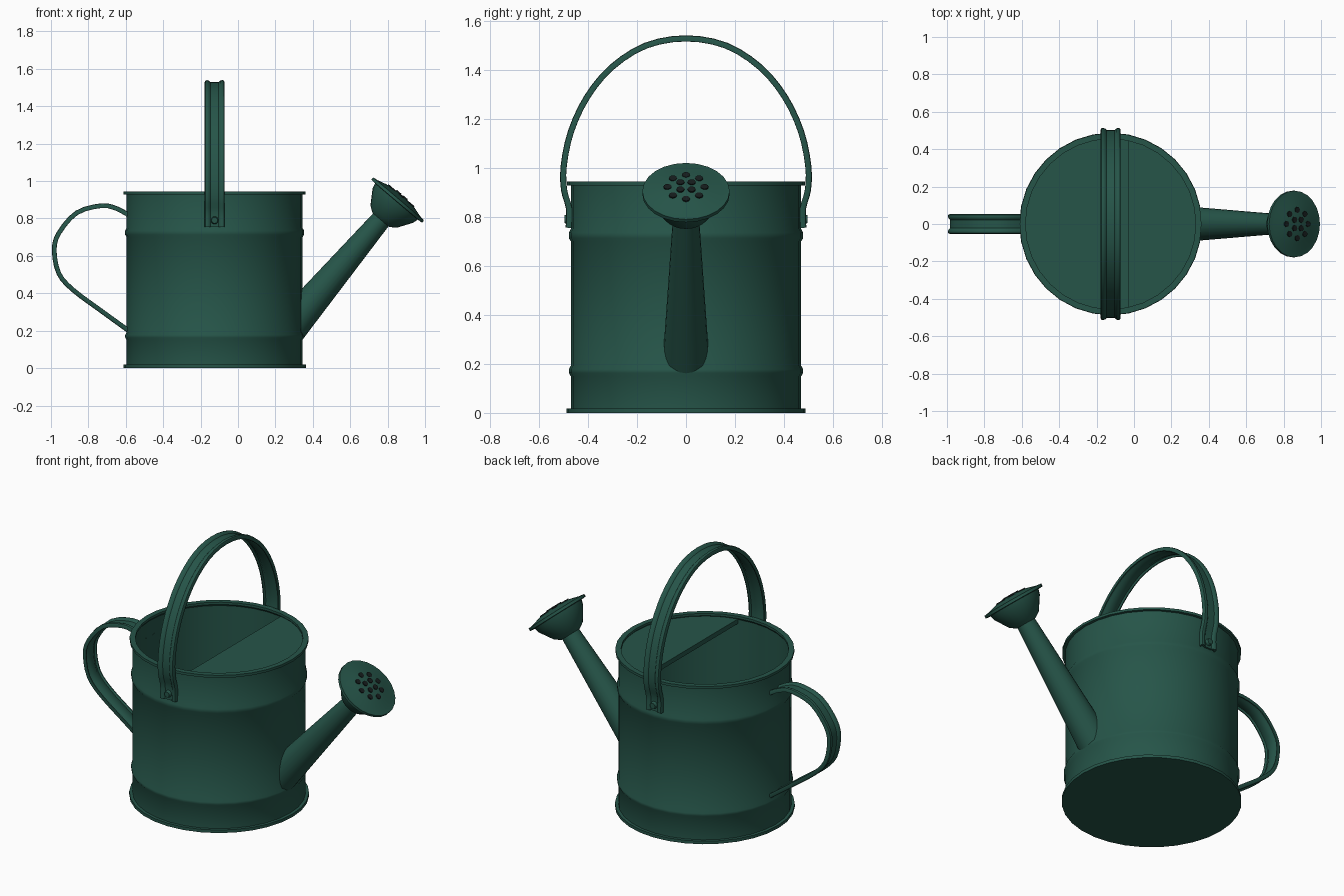
import bpy, bmesh, math
from mathutils import Vector, Matrix

if "Cube" in bpy.data.objects:
    bpy.data.objects.remove(bpy.data.objects["Cube"])

CX = -0.125          # axis of the can
TILT = 0.703         # spout lean from vertical
ROSE = (0.857, 0, 0.903)


def material(name, color):
    m = bpy.data.materials.new(name)
    m.diffuse_color = color
    m.use_nodes = True
    m.node_tree.nodes["Principled BSDF"].inputs["Base Color"].default_value = m.diffuse_color
    return m


GREEN = material("green_paint", (0.019, 0.09, 0.066, 1))
DARK = material("dark_holes", (0.008, 0.012, 0.012, 1))


def finish(bm, name, mat=GREEN, loc=(0, 0, 0), tilt=0, angle=32):
    bmesh.ops.recalc_face_normals(bm, faces=bm.faces)
    me = bpy.data.meshes.new(name)
    bm.to_mesh(me)
    bm.free()
    me.materials.append(mat)
    ob = bpy.data.objects.new(name, me)
    bpy.context.collection.objects.link(ob)
    ob.location = loc
    ob.rotation_euler = (0, tilt, 0)
    bpy.ops.object.select_all(action='DESELECT')
    ob.select_set(True)
    bpy.context.view_layer.objects.active = ob
    bpy.ops.object.shade_smooth_by_angle(angle=math.radians(angle))
    return ob


def lathe(name, profile, steps, **kw):
    bm = bmesh.new()
    vs = [bm.verts.new((r, 0, z)) for r, z in profile]
    es = [bm.edges.new(p) for p in zip(vs, vs[1:])]
    bmesh.ops.spin(bm, geom=vs + es, cent=(0, 0, 0), axis=(0, 0, 1),
                   angle=math.tau, steps=steps, use_merge=True)
    bmesh.ops.remove_doubles(bm, verts=bm.verts, dist=1e-5)
    return finish(bm, name, **kw)


def smooth_path(pts, n=3):
    p = [Vector(q) for q in pts]
    p = [2 * p[0] - p[1]] + p + [2 * p[-1] - p[-2]]
    out = []
    for a, b, c, d in zip(p, p[1:], p[2:], p[3:]):
        for i in range(n):
            t = i / n
            out.append(0.5 * (2 * b + (c - a) * t + (2 * a - 5 * b + 4 * c - d) * t * t
                              + (3 * b - a - 3 * c + d) * t ** 3))
    return out + [p[-2]]


# channel strip section: raised rolled edges, sunken middle (width, outward)
HALF = [(0.022, 0.002), (0.030, 0.010), (0.040, 0.013), (0.049, 0.011), (0.053, 0.003),
        (0.052, -0.011), (0.046, -0.012), (0.040, -0.002), (0.030, -0.004), (0.022, -0.009)]
SECTION = HALF + [(-w, n) for w, n in reversed(HALF)]


def strip(name, path, place):
    bm = bmesh.new()
    rings = []
    for i, p in enumerate(path):
        t = (path[min(i + 1, len(path) - 1)] - path[max(i - 1, 0)]).normalized()
        out = Vector((-t.y, t.x))
        rings.append([bm.verts.new(place(w, p + out * n)) for w, n in SECTION])
    k = len(SECTION)
    for a, b in zip(rings, rings[1:]):
        for j in range(k):
            bm.faces.new((a[j], a[(j + 1) % k], b[(j + 1) % k], b[j]))
    bm.faces.new(rings[0])
    bm.faces.new(rings[-1])
    return finish(bm, name, angle=40)


# can body with foot rim, two beads, top rim and hollow inside
lathe("can_body", [(0, 0), (.488, 0), (.488, .018), (.47, .018), (.47, .15), (.478, .163),
                   (.478, .178), (.47, .192), (.47, .70), (.478, .713), (.478, .735),
                   (.47, .75), (.47, .928), (.486, .928), (.486, .943), (.455, .943),
                   (.455, .93), (.462, .92), (.462, .03), (0, .03)], 32, loc=(CX, 0, 0))

# half cover over the spout side, with a folded-down lip
bm = bmesh.new()
R, CHORD = 0.464, 0.095
a = math.acos(CHORD / R)
arc = [(R * math.cos(-a + 2 * a * i / 14), R * math.sin(-a + 2 * a * i / 14)) for i in range(15)]
face = bm.faces.new([bm.verts.new((x, y, 0.925)) for x, y in arc])
ext = bmesh.ops.extrude_face_region(bm, geom=[face], use_keep_orig=True)
bmesh.ops.translate(bm, vec=(0, 0, -0.008),
                    verts=[v for v in ext["geom"] if isinstance(v, bmesh.types.BMVert)])
bmesh.ops.create_cube(bm, size=1, matrix=Matrix.Translation((CHORD + 0.006, 0, 0.911))
                      @ Matrix.Diagonal((0.012, 0.9, 0.028, 1)))
finish(bm, "half_cover", loc=(CX, 0, 0))

# carrying bail over the top
left = [(-.478, .755), (-.477, .835), (-.497, .91), (-.498, 1.01), (-.468, 1.15), (-.402, 1.29),
        (-.302, 1.41), (-.163, 1.498)]
bail = smooth_path(left + [(0, 1.527)] + [(-y, z) for y, z in reversed(left)])
strip("carrying_handle", bail, lambda w, p: (CX + w, p.x, p.y))

# rivets fixing the bail
for side, label in ((-1, "front"), (1, "back")):
    bm = bmesh.new()
    bmesh.ops.create_cone(bm, cap_ends=True, segments=16, radius1=0.024, radius2=0.016, depth=0.03,
                          matrix=Matrix.Translation((CX, side * 0.481, 0.79))
                          @ Matrix.Rotation(-side * math.pi / 2, 4, 'X'))
    finish(bm, label + "_rivet")

# rear pouring handle
rear = smooth_path([(-.588, .203), (-.74, .313), (-.88, .417), (-.957, .505), (-.982, .63),
                    (-.957, .722), (-.862, .83), (-.73, .868), (-.65, .853), (-.588, .82)])
strip("rear_handle", rear, lambda w, p: (p.x, w, p.y))

# spout, in the frame of the rose
lathe("spout", [(0, -.924), (.096, -.924), (.053, -.13), (0, -.13)], 24, loc=ROSE, tilt=TILT)

# sprinkler rose: flared cup, flat rim, domed face
lathe("sprinkler_rose", [(0, -.145), (.058, -.145), (.092, -.122), (.142, -.045), (.15, -.016),
                         (.178, -.014), (.178, .002), (.15, .006), (.1, .02), (.05, .027), (0, .03)],
      24, loc=ROSE, tilt=TILT)

# sprinkler holes
bm = bmesh.new()
for count, r, h in ((4, 0.032, 0.027), (8, 0.075, 0.0215)):
    for i in range(count):
        t = math.tau * (i + (0.5 if count == 4 else 0)) / count
        bmesh.ops.create_cone(bm, cap_ends=True, segments=12, radius1=0.016, radius2=0.016, depth=0.012,
                              matrix=Matrix.Translation((r * math.cos(t), r * math.sin(t), h)))
finish(bm, "sprinkler_holes", mat=DARK, loc=ROSE, tilt=TILT)
